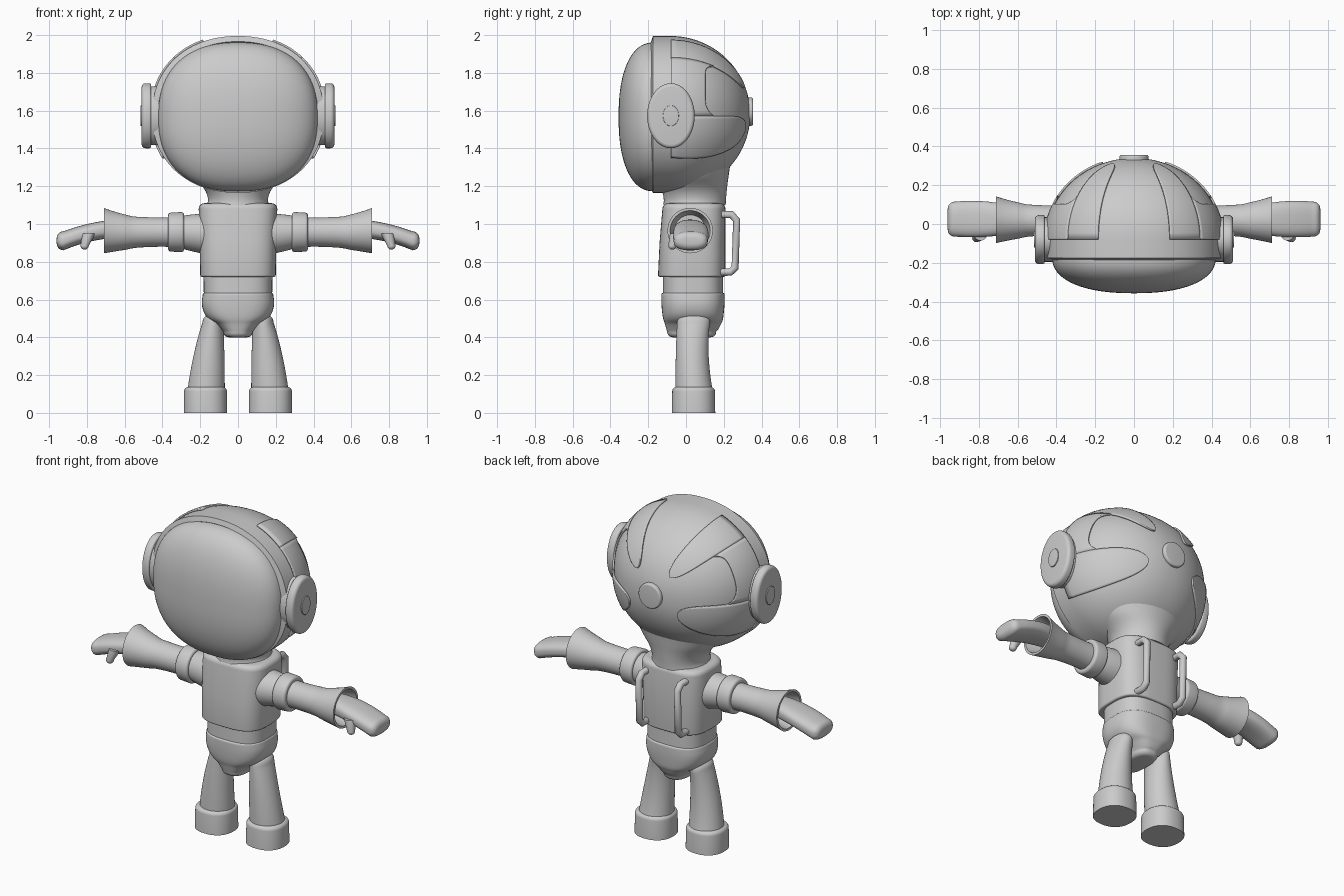
import bpy
import bmesh
from math import sin, cos, pi, radians, copysign
from mathutils import Vector

cube = bpy.data.objects.get("Cube")
if cube:
    bpy.data.objects.remove(cube, do_unlink=True)

suit_colour = (0.6, 0.6, 0.6, 1)
grey = bpy.data.materials.new("suit_grey")
grey.use_nodes = True
grey.diffuse_color = suit_colour
grey.node_tree.nodes["Principled BSDF"].inputs["Base Color"].default_value = suit_colour


def power(value, exponent):
    return copysign(abs(value) ** exponent, value)


def finish(name, bm, mirror):
    """Turn a bmesh into a smooth-shaded object that keeps its sharp edges."""
    mesh = bpy.data.meshes.new(name)
    bm.to_mesh(mesh)
    bm.free()
    mesh.materials.append(grey)
    mesh.polygons.foreach_set("use_smooth", [True] * len(mesh.polygons))
    mesh.set_sharp_from_angle(angle=radians(40))
    obj = bpy.data.objects.new(name, mesh)
    bpy.context.collection.objects.link(obj)
    if mirror:
        obj.modifiers.new("mirror", "MIRROR").use_mirror_merge = False
    return obj


def ring(position, radius, centre=(0, 0)):
    """One cross-section: place along the axis, centre and two radii."""
    radii = radius if isinstance(radius, tuple) else (radius, radius)
    return Vector((position, *centre, *radii))


def spline(rings, steps=6):
    """Fill in a smooth run of sections between the key ones."""
    out = []
    for i, (here, after) in enumerate(zip(rings, rings[1:])):
        slope_in = (after - rings[max(i - 1, 0)]) / 2
        slope_out = (rings[min(i + 2, len(rings) - 1)] - here) / 2
        for s in range(steps):
            t = s / steps
            ease = t * t * (3 - 2 * t)
            out.append((here + slope_in * t).lerp(after - slope_out * (1 - t), ease))
    return out + [rings[-1]]


def round_end(rings, size, steps=5):
    """Add a quarter-round edge after the last section."""
    last = rings[-1]
    outward = copysign(size, last[0] - rings[-2][0])
    for s in range(1, steps + 1):
        angle = s / steps * pi / 2
        inset = size * (1 - cos(angle))
        rings = rings + [last + Vector((outward * sin(angle), 0, 0, -inset, -inset))]
    return rings


def tube(name, axis, rings, square=2, sides=64, start=0, end=0, smooth=False, mirror=False):
    """Skin superellipse sections along an axis, with optional rounded ends."""
    if smooth:
        rings = spline(rings)
    if end:
        rings = round_end(rings, end)
    if start:
        rings = round_end(rings[::-1], start)
    bm = bmesh.new()
    loops = []
    for position, centre_u, centre_v, radius_u, radius_v in rings:
        loop = []
        for k in range(sides):
            angle = 2 * pi * k / sides
            u = centre_u + radius_u * power(cos(angle), 2 / square)
            v = centre_v + radius_v * power(sin(angle), 2 / square)
            place = {"x": (position, u, v), "y": (u, position, v), "z": (u, v, position)}
            loop.append(bm.verts.new(place[axis]))
        loops.append(loop)
    for low, high in zip(loops, loops[1:]):
        for k in range(sides):
            bm.faces.new((low[k - 1], low[k], high[k], high[k - 1]))
    bm.faces.new(loops[0])
    bm.faces.new(loops[-1])
    bmesh.ops.recalc_face_normals(bm, faces=bm.faces[:])
    return finish(name, bm, mirror)


# Helmet: flat-fronted band that closes into a dome at the back
half_width, half_height, depth = 0.455, 0.415, 0.42
middle_y, middle_z, helmet_square = -0.08, 1.58, 2.15


def helmet_ring(y, scale):
    return ring(y, (half_width * scale, half_height * scale), (0, middle_z))


def quarter(steps):
    return [pi / 2 * i / (steps + 0.2) for i in range(steps + 1)]


rim = [helmet_ring(-0.15, 0.88), helmet_ring(-0.185, 0.93), helmet_ring(-0.175, 1)]
back = [helmet_ring(middle_y + depth * sin(t), cos(t)) for t in quarter(24)]
tube("helmet_shell", "y", rim + back, square=helmet_square, sides=96)

# Visor bulging from the rim
bulge = 2 / 2.3
visor = [ring(-0.17 - 0.187 * sin(t) ** bulge,
              (0.422 * cos(t) ** bulge, 0.394 * cos(t) ** bulge), (0, 1.567))
         for t in quarter(24)]
tube("visor", "y", visor, square=2.35, sides=96)

# Neck flaring up into the helmet
tube("neck", "z", [ring(1.1, 0.165, (0, 0.045)), ring(1.17, 0.17, (0, 0.045)),
                   ring(1.25, (0.24, 0.195), (0, 0.03)),
                   ring(1.32, (0.29, 0.215), (0, 0.02))], smooth=True)


# Raised helmet panels, laid out by angle around the dome and towards its back
def dome(around, towards_back):
    a, t = radians(around), radians(towards_back)
    return (half_width * cos(t) * power(sin(a), 2 / helmet_square),
            middle_y + depth * sin(t),
            middle_z + half_height * cos(t) * power(cos(a), 2 / helmet_square))


def panel(name, place, columns=16, rows=28):
    bm = bmesh.new()
    grid = [[bm.verts.new(dome(*place(i / columns, j / rows))) for i in range(columns + 1)]
            for j in range(rows + 1)]
    for near, far in zip(grid, grid[1:]):
        for i in range(columns):
            bm.faces.new((near[i], near[i + 1], far[i + 1], far[i]))
    solid = finish(name, bm, True).modifiers.new("thickness", "SOLIDIFY")
    solid.thickness = 0.01
    solid.offset = 1


def tongue(first, last, spread, reach):
    """A strip that runs back over the dome to a rounded tip."""
    def place(u, v):
        along = 1 - (1 - v) ** 2
        span = last - first + spread * along
        taper = max(1 - along ** 10, 0.001) ** 0.5
        return first + span / 2 + (u - 0.5) * span * taper, reach * along
    return place


def side_patch(u, v):
    """The piece joining both tongues, with filleted inner corners."""
    return 46 + 45 * u, v * (25 + 7 * abs(2 * u - 1) ** 6)


panel("upper_helmet_panel", tongue(22, 46, 0, 66))
panel("lower_helmet_panel", tongue(91, 121, 10, 68))
panel("side_helmet_panel", side_patch)

# Round knob at the back of the helmet
knob = (0, 1.595)
tube("rear_knob", "y", [ring(0.29, 0.075, knob), ring(0.345, 0.075, knob)], end=0.01)

# Ear pieces: mounting plate, rounded disc and centre button
ear = (middle_y, 1.573)
for part, inner, outer, radii, edge in (("plate", 0.4, 0.46, (0.115, 0.155), 0.005),
                                        ("disc", 0.47, 0.49, (0.126, 0.172), 0.02),
                                        ("button", 0.49, 0.513, (0.042, 0.055), 0.003)):
    tube("ear_" + part, "x", [ring(inner, radii, ear), ring(outer, radii, ear)],
         start=edge / 2, end=edge, mirror=True)

# Torso, waist and hips
tube("torso", "z", [ring(0.73, (0.2, 0.178), (0, 0.03)), ring(0.9, (0.203, 0.174), (0, 0.034)),
                    ring(1.08, (0.208, 0.167), (0, 0.042))],
     square=3.2, start=0.01, end=0.03)
body = (0, 0.037)
tube("waist", "z", [ring(0.75, (0.183, 0.158), body), ring(0.62, (0.181, 0.16), body)],
     square=2.8)
tube("hips", "z", [ring(0.625, (0.187, 0.168), body), ring(0.53, (0.18, 0.163), body),
                   ring(0.47, (0.115, 0.148), body), ring(0.43, (0.078, 0.13), (0, 0.03))],
     square=2.7, start=0.01, end=0.03, smooth=True)

# Legs and boots
tube("leg", "z", [ring(0.1, 0.1, (0.17, 0.045)), ring(0.3, (0.082, 0.087), (0.154, 0.033)),
                  ring(0.48, (0.055, 0.087), (0.133, 0.04))],
     end=0.04, smooth=True, mirror=True)
foot = (0.172, 0.04)
tube("boot", "z", [ring(0, 0.115, foot), ring(0.115, 0.113, foot)],
     square=2.3, end=0.022, mirror=True)

# Arms: shoulder, band and flared open sleeve
arm = (0.018, 0.957)
tube("shoulder", "x", [ring(0.12, 0.11, (0.02, 0.945)), ring(0.2, 0.104, (0.02, 0.95)),
                       ring(0.3, 0.086, arm)], smooth=True, mirror=True)
tube("arm_band", "x", [ring(0.3, 0.106, arm), ring(0.355, 0.103, arm)],
     start=0.015, end=0.015, mirror=True)
cuff = (0.022, 0.965)
sleeve = spline([ring(0.35, 0.078, arm), ring(0.5, 0.08, arm),
                 ring(0.6, 0.094, arm), ring(0.71, 0.12, cuff)])
tube("sleeve", "x", sleeve + [ring(0.71, 0.106, cuff), ring(0.62, 0.083, cuff)], mirror=True)

# Mitten gloves with a small thumb
tube("glove", "x", [ring(0.6, (0.06, 0.05), (0.02, 0.972)),
                    ring(0.75, (0.09, 0.048), (0.025, 0.962)),
                    ring(0.925, (0.09, 0.05), (0.025, 0.911))],
     square=2.6, end=0.035, smooth=True, mirror=True)
tube("thumb", "z", [ring(0.95, 0.035, (0.79, -0.05)), ring(0.885, 0.022, (0.812, -0.072))],
     sides=24, end=0.02, mirror=True)

# Two upright grab handles on the back
for side, x in (("left", 0.13), ("right", -0.13)):
    curve = bpy.data.curves.new(side + "_back_handle", "CURVE")
    curve.dimensions = "3D"
    curve.bevel_depth = 0.02
    curve.use_fill_caps = True
    path = [(0.17, 1.05), (0.24, 1.05), (0.268, 1.02), (0.26, 0.77), (0.235, 0.745), (0.17, 0.745)]
    bar = curve.splines.new("POLY")
    bar.points.add(len(path) - 1)
    for point, (y, z) in zip(bar.points, path):
        point.co = (x, y, z, 1)
    curve.materials.append(grey)
    bpy.context.collection.objects.link(bpy.data.objects.new(curve.name, curve))
